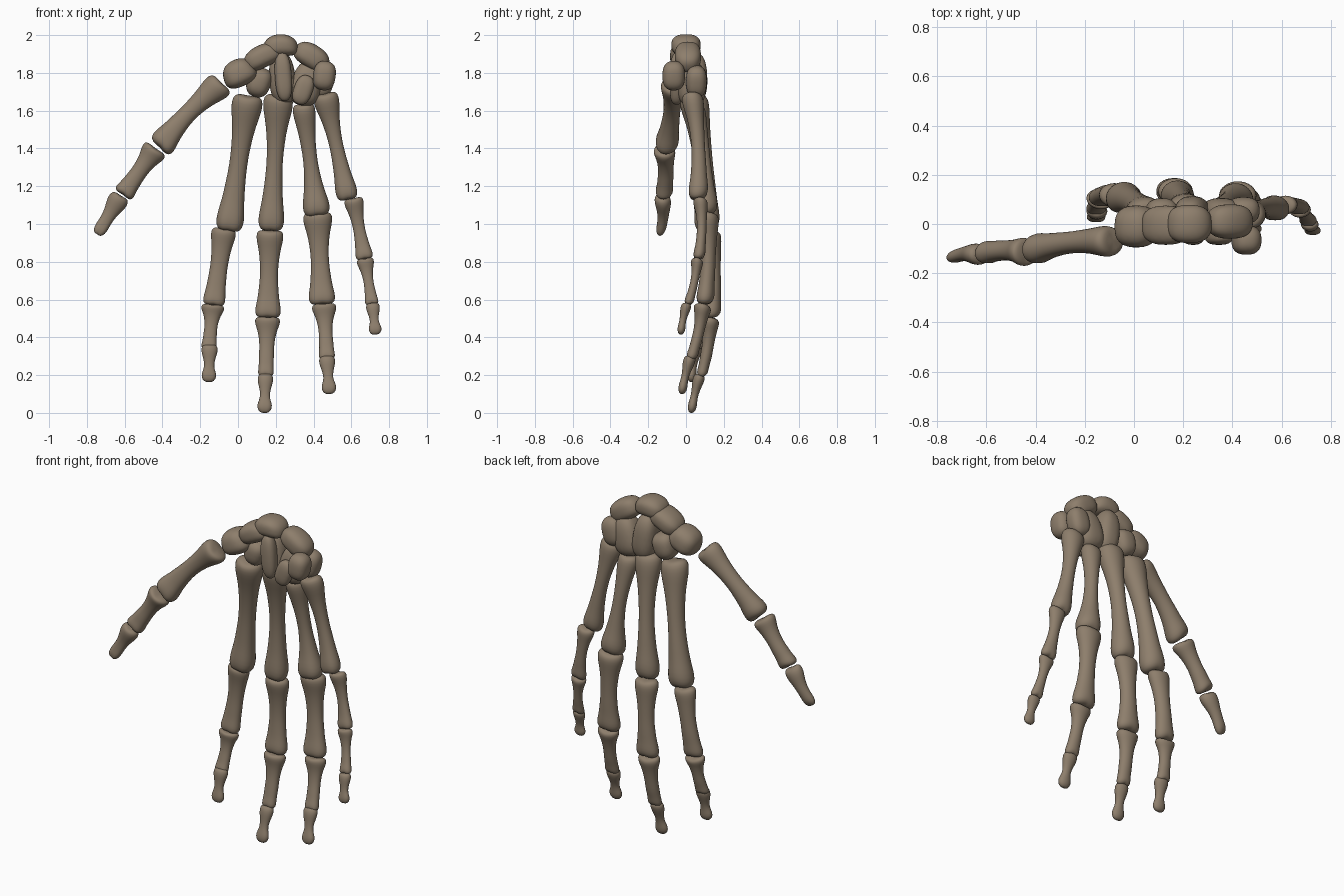
import bpy, bmesh, math
from mathutils import Vector, Matrix

if "Cube" in bpy.data.objects:
    bpy.data.objects.remove(bpy.data.objects["Cube"])

mat = bpy.data.materials.new("bone")
mat.diffuse_color = (0.27, 0.21, 0.15, 1)
mat.use_nodes = True
mat.node_tree.nodes["Principled BSDF"].inputs["Base Color"].default_value = mat.diffuse_color
SIDES = 16

# station: (t along bone, base weight, shaft weight, head weight)
LONG = [(0, .55, 0, 0), (.012, .86, 0, 0), (.05, 1, 0, 0), (.12, .93, .05, 0), (.22, .45, .55, 0),
        (.36, .1, .92, 0), (.52, 0, 1, 0), (.66, 0, .85, .18), (.78, 0, .4, .55), (.87, 0, 0, .96),
        (.94, 0, 0, 1), (.985, 0, 0, .82), (1, 0, 0, .5)]
TIP = [(0, .55, 0, 0), (.03, .88, 0, 0), (.12, 1, 0, 0), (.25, .8, .2, 0), (.42, .2, .85, 0),
       (.58, 0, 1, .05), (.7, 0, .4, .6), (.8, 0, 0, 1), (.89, 0, 0, .95), (.96, 0, 0, .7), (1, 0, 0, .35)]


def finish(name, bm):
    bmesh.ops.recalc_face_normals(bm, faces=bm.faces)
    me = bpy.data.meshes.new(name)
    bm.to_mesh(me)
    bm.free()
    me.materials.append(mat)
    for p in me.polygons:
        p.use_smooth = True
    ob = bpy.data.objects.new(name, me)
    bpy.context.collection.objects.link(ob)
    sub = ob.modifiers.new("smooth", 'SUBSURF')
    sub.levels = sub.render_levels = 1


def bone(name, a, b, widths, stations=LONG, depth=(.8, .95, .85), bow=.01, side_bow=0., groove=.014):
    """Loft oval rings from a to b; widths are the half widths of base, shaft and head."""
    a, b = Vector(a), Vector(b)
    d = (b - a).normalized()
    side = d.cross(Vector((0, 1, 0))).normalized()
    dorsal = side.cross(d)
    bm = bmesh.new()
    rings = []
    for t, *k in stations:
        w = sum(ki * wi for ki, wi in zip(k, widths))
        h = sum(ki * wi * di for ki, wi, di in zip(k, widths, depth))
        arch = math.sin(math.pi * t)
        c = a.lerp(b, t) + dorsal * bow * arch + side * side_bow * arch
        ring = []
        for i in range(SIDES):
            th = 2 * math.pi * i / SIDES
            u, v = math.cos(th), math.sin(th)
            flat = 1 - .12 * max(0, -v) * k[1]           # flatter palm side of the shaft
            notch = 1 - .16 * k[2] * max(0, -v) ** 6     # groove between the two knuckle lobes
            push = groove * (abs(u) - .6) * (k[2] if t > .8 else 0)
            if t < .1:
                push = -groove * .6 * (abs(u) - .6)
            ring.append(bm.verts.new(c + side * u * w + dorsal * v * h * flat * notch + d * push))
        rings.append(ring)
    for r, s in zip(rings, rings[1:]):
        for i in range(SIDES):
            j = (i + 1) % SIDES
            bm.faces.new((r[i], r[j], s[j], s[i]))
    bm.faces.new(rings[0][::-1])
    bm.faces.new(rings[-1])
    finish(name, bm)


def carpal(name, c, half, tilt=0, taper=0, bend=0, power=2.7, yaw=0):
    """Rounded pebble: a superellipsoid tapered along z and bent like a bean along x."""
    bm = bmesh.new()
    bmesh.ops.create_icosphere(bm, subdivisions=3, radius=1)
    rot = Matrix.Rotation(math.radians(yaw), 3, 'Z') @ Matrix.Rotation(math.radians(-tilt), 3, 'Y')
    for v in bm.verts:
        n = v.co
        r = sum(abs(q) ** power for q in n) ** (-1 / power)
        p = n * r
        p.z -= bend * (p.x ** 2 - .4)
        p.x *= 1 + taper * p.z
        p.y *= 1 + .5 * taper * p.z
        v.co = rot @ Vector((p.x * half[0], p.y * half[1], p.z * half[2])) + Vector(c)
    finish(name, bm)


# thumb
TD = (.85, 1, .9)
bone("thumb_metacarpal", (-.085, -.07, 1.745), (-.415, -.11, 1.405), (.077, .047, .075), depth=TD,
     bow=.012, side_bow=-.018)
bone("thumb_proximal_phalanx", (-.435, -.115, 1.40), (-.61, -.12, 1.155), (.07, .043, .057), depth=TD, bow=.008)
bone("thumb_distal_phalanx", (-.62, -.125, 1.15), (-.745, -.14, .945), (.057, .033, .036), TIP, depth=(.8, .9, .8))

# four fingers: joint points and half widths for each bone
FINGERS = {
    "index": [((.055, .03, 1.68), (-.05, .105, .965), (.085, .047, .076)),
              ((-.073, .115, .975), (-.13, .105, .57), (.068, .046, .061)),
              ((-.132, .105, .57), (-.155, .06, .34), (.063, .034, .042)),
              ((-.15, .058, .36), (-.155, .025, .163), (.045, .024, .04))],
    "middle": [((.215, .045, 1.685), (.173, .115, .965), (.082, .042, .071)),
               ((.17, .13, .965), (.158, .135, .505), (.074, .047, .071)),
               ((.157, .13, .505), (.147, .08, .195), (.069, .039, .043)),
               ((.146, .075, .205), (.14, .025, .0), (.043, .023, .04))],
    "ring": [((.345, .045, 1.635), (.42, .1, 1.045), (.062, .037, .074)),
             ((.42, .115, 1.06), (.446, .095, .575), (.08, .047, .073)),
             ((.455, .09, .575), (.472, .025, .285), (.067, .036, .044)),
             ((.47, .025, .3), (.484, -.025, .1), (.045, .023, .04))],
    "little": [((.46, .03, 1.69), (.583, .06, 1.13), (.07, .036, .06)),
               ((.61, .075, 1.135), (.672, .065, .815), (.053, .031, .048)),
               ((.672, .06, .815), (.71, .01, .575), (.047, .026, .037)),
               ((.712, .005, .58), (.729, -.03, .415), (.038, .021, .035))],
}
PARTS = ["metacarpal", "proximal_phalanx", "middle_phalanx", "distal_phalanx"]
for finger, bones in FINGERS.items():
    for i, (a, b, w) in enumerate(bones):
        bone(f"{finger}_{PARTS[i]}", a, b, w, TIP if i == 3 else LONG,
             depth=[(.85, 1.05, .95), (.75, .85, .72), (.72, .85, .75), (.75, .85, .65)][i],
             bow=[.018, .012, .008, -.004][i], groove=.004 if i == 3 else .014)

# wrist bones
carpal("scaphoid", (.13, -.005, 1.885), (.105, .08, .06), tilt=26, bend=.15)
carpal("lunate", (.225, 0, 1.94), (.092, .078, .058), tilt=2, bend=.3)
carpal("triquetrum", (.39, .01, 1.885), (.1, .07, .063), tilt=-32, bend=.1)
carpal("pisiform", (.457, -.065, 1.785), (.06, .06, .078), tilt=-8)
carpal("trapezium", (.005, -.01, 1.80), (.088, .085, .073), tilt=25, taper=-.15)
carpal("trapezoid", (.11, .03, 1.75), (.066, .075, .08), tilt=-15, taper=.1)
carpal("capitate", (.235, .035, 1.775), (.07, .078, .14), tilt=6, taper=-.1)
carpal("capitate_ridge", (.24, -.045, 1.78), (.045, .04, .13), tilt=4)
carpal("hamate", (.36, .03, 1.745), (.08, .075, .12), tilt=-12, taper=-.2)
carpal("hamate_hook", (.345, -.05, 1.71), (.05, .035, .08), tilt=-20)
carpal("hamate_base", (.445, .055, 1.755), (.062, .055, .085), tilt=-14)
